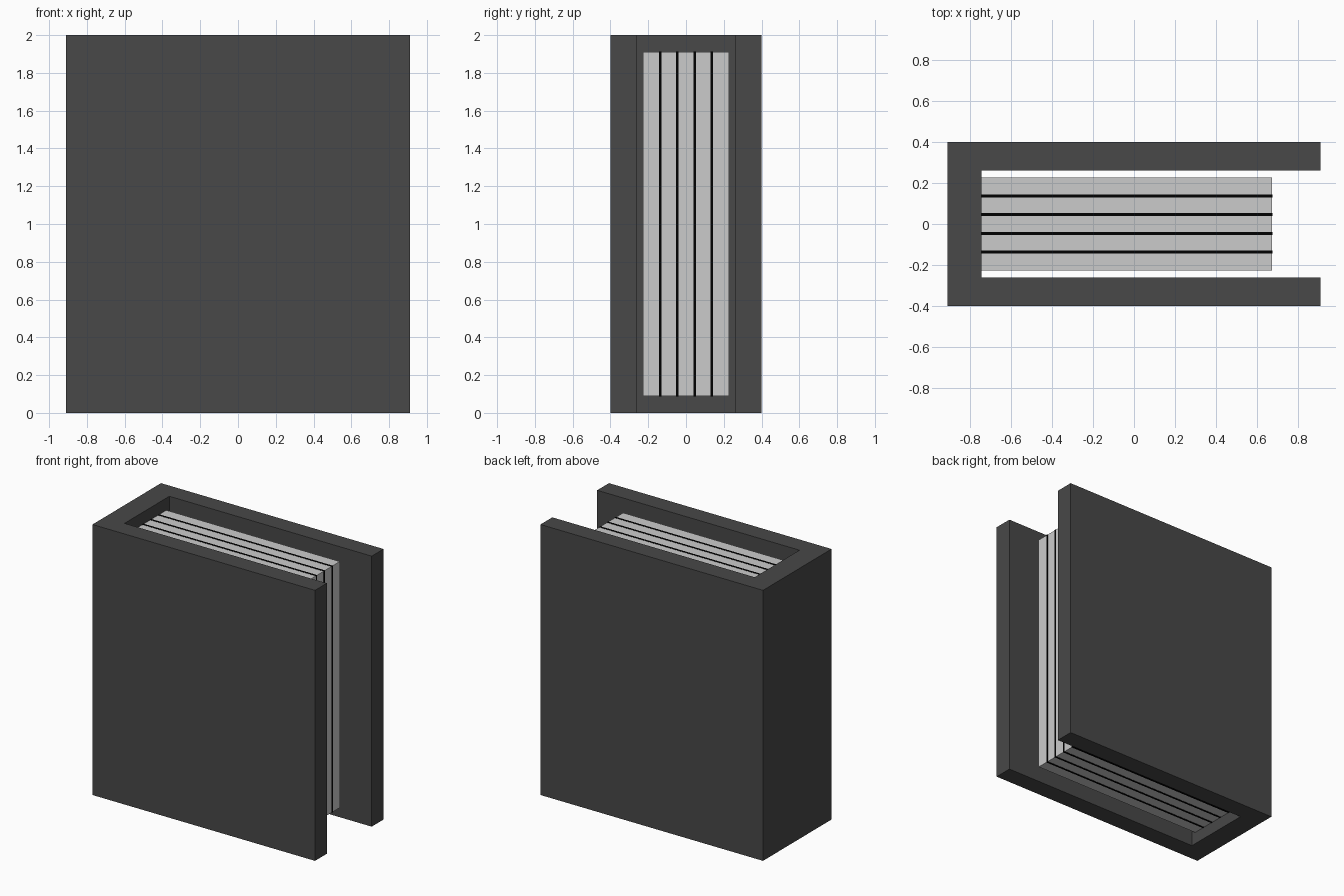
import bpy, bmesh

if "Cube" in bpy.data.objects:
    bpy.data.objects.remove(bpy.data.objects["Cube"])


def material(name, value):
    mat = bpy.data.materials.new(name)
    mat.diffuse_color = (value, value, value, 1)
    mat.use_nodes = True
    mat.node_tree.nodes["Principled BSDF"].inputs["Base Color"].default_value = mat.diffuse_color
    return mat


def prism(name, outline, z0, z1, mat=None):
    """Extrude a flat xy outline from z0 to z1."""
    bm = bmesh.new()
    face = bm.faces.new([bm.verts.new((x, y, z0)) for x, y in outline])
    new = bmesh.ops.extrude_face_region(bm, geom=[face])["geom"]
    verts = [v for v in new if isinstance(v, bmesh.types.BMVert)]
    bmesh.ops.translate(bm, verts=verts, vec=(0, 0, z1 - z0))
    bmesh.ops.recalc_face_normals(bm, faces=bm.faces)
    mesh = bpy.data.meshes.new(name)
    bm.to_mesh(mesh)
    bm.free()
    obj = bpy.data.objects.new(name, mesh)
    bpy.context.collection.objects.link(obj)
    if mat:
        mesh.materials.append(mat)
    return obj


def slab(name, x0, x1, y, thickness, z0, z1, mat=None):
    a, b = y - thickness / 2, y + thickness / 2
    return prism(name, [(x0, a), (x1, a), (x1, b), (x0, b)], z0, z1, mat)


cover_grey = material("cover_grey", 0.065)
line_black = material("line_black", 0.0)

# Cover: spine and two boards as one U-shaped profile
X, Y = 0.91, 0.40
SPINE, BOARD = -0.745, 0.262
prism("cover", [(-X, -Y), (X, -Y), (X, -BOARD), (SPINE, -BOARD),
                (SPINE, BOARD), (X, BOARD), (X, Y), (-X, Y)], 0, 2, cover_grey)

# Page blocks, with thin dark sheets between them
PITCH, GAP = 0.091, 0.014
HALF = 0.2275
bounds = [-HALF + i * PITCH for i in range(6)]
for i in range(5):
    low = bounds[i] + (GAP / 2 if i > 0 else 0)
    high = bounds[i + 1] - (GAP / 2 if i < 4 else 0)
    slab(f"page_block_{i + 1}", SPINE, 0.673, (low + high) / 2, high - low, 0.09, 1.91)
for i in range(1, 5):
    slab(f"page_divider_{i}", SPINE, 0.675, bounds[i], GAP, 0.088, 1.912, line_black)
